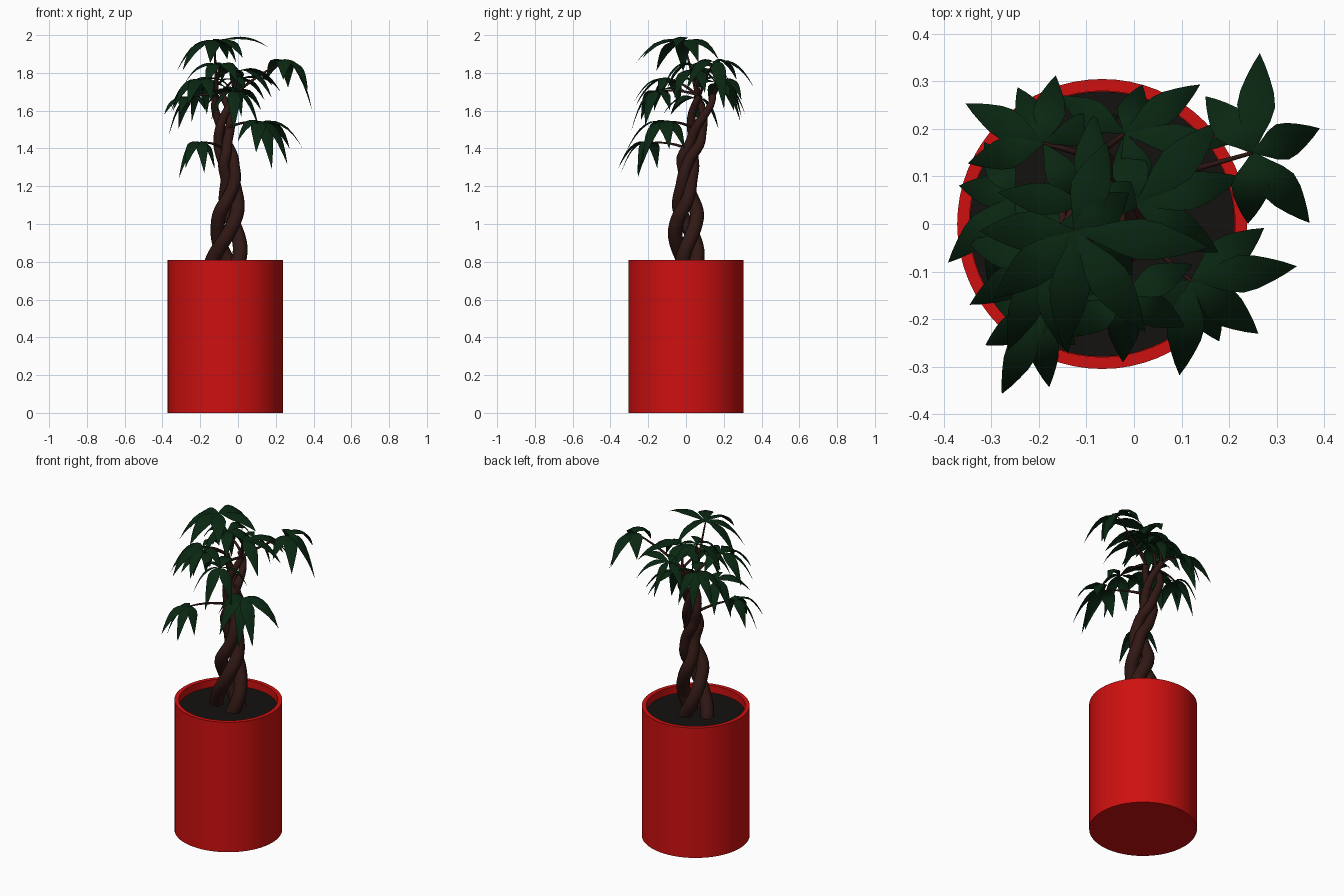
import bpy, math, random
from mathutils import Vector

if "Cube" in bpy.data.objects:
    bpy.data.objects.remove(bpy.data.objects["Cube"])

random.seed(4)


def material(name, rgb):
    m = bpy.data.materials.new(name)
    m.diffuse_color = (*rgb, 1)
    m.use_nodes = True
    m.node_tree.nodes["Principled BSDF"].inputs["Base Color"].default_value = m.diffuse_color
    return m


RED = material("red_glaze", (0.62, 0.005, 0.005))
SOIL = material("dark_soil", (0.007, 0.006, 0.005))
BARK = material("bark", (0.03, 0.009, 0.007))
LEAF = material("leaf_green", (0.003, 0.02, 0.006))


def mesh_object(name, verts, faces, mat, angle=40):
    me = bpy.data.meshes.new(name)
    me.from_pydata(verts, [], faces)
    ob = bpy.data.objects.new(name, me)
    bpy.context.collection.objects.link(ob)
    me.materials.append(mat)
    bpy.ops.object.select_all(action='DESELECT')
    ob.select_set(True)
    bpy.context.view_layer.objects.active = ob
    bpy.ops.object.shade_smooth_by_angle(angle=math.radians(angle))
    return ob


def lathe(name, profile, cx, mat, n=64):
    verts, faces = [], []
    for r, z in profile:
        for i in range(n):
            a = math.tau * i / n
            verts.append((cx + r * math.cos(a), r * math.sin(a), z))
    for k in range(len(profile) - 1):
        for i in range(n):
            j = (i + 1) % n
            faces.append((k * n + i, k * n + j, (k + 1) * n + j, (k + 1) * n + i))
    faces.append(tuple(reversed(range(n))))
    faces.append(tuple(range((len(profile) - 1) * n, len(profile) * n)))
    return mesh_object(name, verts, faces, mat)


def tubes(name, paths, mat, res=3):
    # each path is a list of (point, radius)
    cu = bpy.data.curves.new(name, 'CURVE')
    cu.dimensions = '3D'
    cu.bevel_depth = 1.0
    cu.bevel_resolution = res
    cu.use_fill_caps = True
    for path in paths:
        s = cu.splines.new('POLY')
        s.points.add(len(path) - 1)
        for p, (co, r) in zip(s.points, path):
            p.co = (*co, 1)
            p.radius = r
        s.use_smooth = True
    cu.materials.append(mat)
    ob = bpy.data.objects.new(name, cu)
    bpy.context.collection.objects.link(ob)
    bpy.ops.object.select_all(action='DESELECT')
    ob.select_set(True)
    bpy.context.view_layer.objects.active = ob
    bpy.ops.object.convert(target='MESH')


def interp(keys, z):
    for a, b in zip(keys, keys[1:]):
        if z <= b[0]:
            t = max(0, (z - a[0]) / (b[0] - a[0]))
            t = t * t * (3 - 2 * t)
            return [u + (v - u) * t for u, v in zip(a[1:], b[1:])]
    return list(keys[-1][1:])


# pot and soil
lathe("pot", [(0.305, 0), (0.305, 0.81), (0.28, 0.81), (0.28, 0.74)], -0.067, RED)
lathe("soil", [(0.279, 0.735), (0.279, 0.765)], -0.067, SOIL)

# braided trunk: z, centre x, centre y, braid radius, strand radius, depth squash
KEYS = [(0.74, -0.065, 0.01, 0.085, 0.040, 0.55), (1.03, -0.052, 0.0, 0.054, 0.038, 1.1),
        (1.23, -0.034, 0.004, 0.027, 0.033, 1), (1.33, -0.058, 0.01, 0.035, 0.030, 1),
        (1.45, -0.075, 0.05, 0.030, 0.027, 1), (1.68, -0.075, 0.09, 0.052, 0.018, 1)]


def strand(k):
    path = []
    for i in range(41):
        z = 0.74 + 0.94 * i / 40
        x, y, r, w, squash = interp(KEYS, z)
        a = math.radians(180 + 120 * k + 520 * ((z - 0.74) / 0.94) ** 1.15)
        path.append((Vector((x + r * math.cos(a), y + squash * r * math.sin(a), z)), w))
    return path


strands = [strand(k) for k in range(3)]
tubes("braided_trunk", strands, BARK)
tips = [s[-1][0] for s in strands]


def fan(start, reach, n=6):
    return [(start + 360 * i / n + random.uniform(-12, 12),
             reach * random.uniform(0.8, 1.1)) for i in range(n)]


# leaf clusters: hub, leaf length, [(direction, horizontal reach)]
CLUSTERS = [
    ((0.25, 0.15, 1.86), 0.27, [(86, .21), (130, .155), (20, .15), (-51, .19), (-94, .15)]),
    ((-0.125, -0.015, 1.965), 0.29, [(-7, .285), (-55, .26), (-95, .25), (-140, .22),
                                     (180, .2), (70, .2), (35, .14)]),
    ((0.005, 0.04, 1.81), 0.27, [(45, .25), (15, .23), (100, .15), (-30, .2), (165, .16)]),
    ((0.12, -0.12, 1.54), 0.27, [(8, .225), (-38, .18), (-97, .2), (-65, .14),
                                 (36, .19), (-150, .14)]),
    ((-0.20, -0.19, 1.43), 0.22, [(-115, .185), (-82, .155), (-150, .13), (-40, .1), (160, .11)]),
    ((-0.19, 0.17, 1.74), 0.23, [(153, .185), (80, .145), (195, .165), (115, .13), (20, .17), (-60, .15)]),
    ((-0.02, 0.19, 1.76), 0.22, [(33, .19), (-6, .22), (70, .11), (150, .16), (-70, .15)]),
    ((-0.25, 0.06, 1.66), 0.22, [(-135, .2), (-108, .19), (170, .12), (120, .13), (-60, .15)]),
    ((-0.19, -0.08, 1.76), 0.24, [(-150, .18), (-112, .2), (-75, .2), (165, .17), (90, .17), (-20, .18)]),
    ((-0.02, -0.15, 1.70), 0.24, fan(-85, 0.17)),
    ((-0.10, 0.04, 1.84), 0.24, fan(20, 0.18, 5)),
]

# leaflets: folded, pointed blades that arch outwards; the outer ones droop most
WIDTH = [0.06, 0.42, 0.80, 1.0, 0.88, 0.62, 0.33, 0.0]
lv, lf = [], []


def leaflet(hub, az, reach, length):
    a = math.radians(az)
    out = Vector((math.cos(a), math.sin(a), 0))
    tilt = random.uniform(-0.3, 0.3)
    side = Vector((-math.sin(a), math.cos(a), tilt)).normalized()
    away = Vector((hub.x + 0.07, hub.y - 0.04, 0)) / 0.2
    if away.length > 1:
        away.normalize()
    drop = math.sqrt(max(length ** 2 - reach ** 2, 0.0016))
    drop *= 0.62 + 0.5 * out.dot(away)
    base = len(lv)
    n = len(WIDTH) - 1
    for i, w in enumerate(WIDTH):
        t = i / n
        c = hub + out * reach * (1.25 * t - 0.25 * t * t)
        c.z += 0.035 * math.sin(math.pi * t) - drop * t ** 1.5
        h = w * 0.15 * length
        fold = Vector((0, 0, -0.2 * h)) - out * (0.2 * h * drop / length)
        lv.extend([c + side * h + fold, c, c - side * h + fold])
    for i in range(n):
        p = base + 3 * i
        lf.append((p, p + 1, p + 4, p + 3))
        lf.append((p + 1, p + 2, p + 5, p + 4))


stalks = []
for hub, length, leaves in CLUSTERS:
    hub = Vector(hub)
    for az, reach in leaves:
        leaflet(hub, az, reach, length)
    # stalk from the nearest strand tip, or from the trunk for low clusters
    if hub.z < 1.62:
        start = Vector(interp(KEYS, hub.z - 0.04)[:2] + [hub.z - 0.04])
    else:
        start = min(tips, key=lambda p: (p - hub).length)
    mid = (start + hub) / 2 + Vector((0, 0, 0.03))
    path = []
    for i in range(9):
        t = i / 8
        path.append((start * (1 - t) ** 2 + mid * 2 * t * (1 - t) + hub * t * t,
                     0.009 - 0.005 * t))
    stalks.append(path)

mesh_object("leaves", lv, lf, LEAF, 60)
tubes("leaf_stalks", stalks, BARK, 1)
